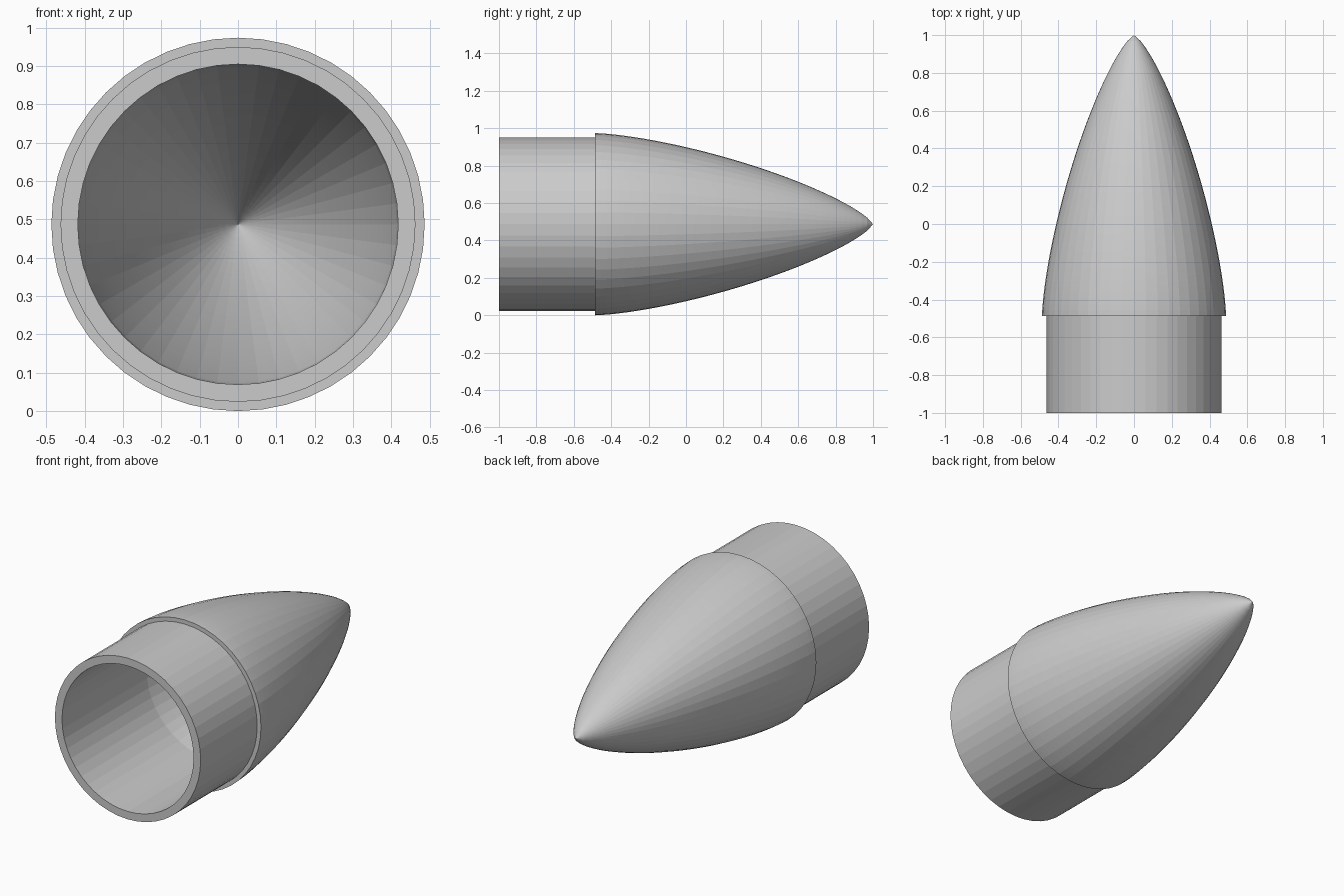
import bpy, bmesh, math

if "Cube" in bpy.data.objects:
    bpy.data.objects.remove(bpy.data.objects["Cube"])

SEG = 48          # sides around the axis
RINGS = 48        # steps along the nose curve
R, BASE, TIP = 0.487, -0.487, 1.0
WALL, R_IN = 0.045, 0.418
R_OUT = 0.463


def nose_curve(n):
    """Blunt ogive (y, radius) from base to tip, evenly spaced."""
    pts = []
    for i in range(n + 1):
        x = 1 - i / n
        t = math.acos(1 - 2 * x)
        r = R * math.sqrt(max(0, t - math.sin(2 * t) / 2) / math.pi)
        pts.append((TIP - x * (TIP - BASE), r))
    return pts


outer = nose_curve(RINGS)
# Inner skin: offset of the nose, never wider than the shoulder bore
inner = [(y, min(R_IN, r - WALL)) for y, r in outer if WALL < r < R_IN + WALL]
inner_tip = (inner[-1][0] + 0.02, 0)

# Closed half-section: bore tip -> bore -> rim -> shoulder -> lip -> nose tip
profile = [inner_tip] + inner[::-1] + [(-1, R_IN), (-1, R_OUT), (BASE, R_OUT)] + outer

# Lathe the section around the y axis
bm = bmesh.new()
verts = [bm.verts.new((r, y, 0)) for y, r in profile]
edges = [bm.edges.new(p) for p in zip(verts, verts[1:])]
bmesh.ops.spin(bm, geom=verts + edges, cent=(0, 0, 0), axis=(0, 1, 0),
               angle=math.tau, steps=SEG, use_merge=True)
bmesh.ops.remove_doubles(bm, verts=bm.verts, dist=1e-5)
bmesh.ops.recalc_face_normals(bm, faces=bm.faces)
bmesh.ops.translate(bm, verts=bm.verts, vec=(0, 0, R))

mesh = bpy.data.meshes.new("nose_cone")
bm.to_mesh(mesh)
bm.free()
cone = bpy.data.objects.new("nose_cone", mesh)
bpy.context.collection.objects.link(cone)
